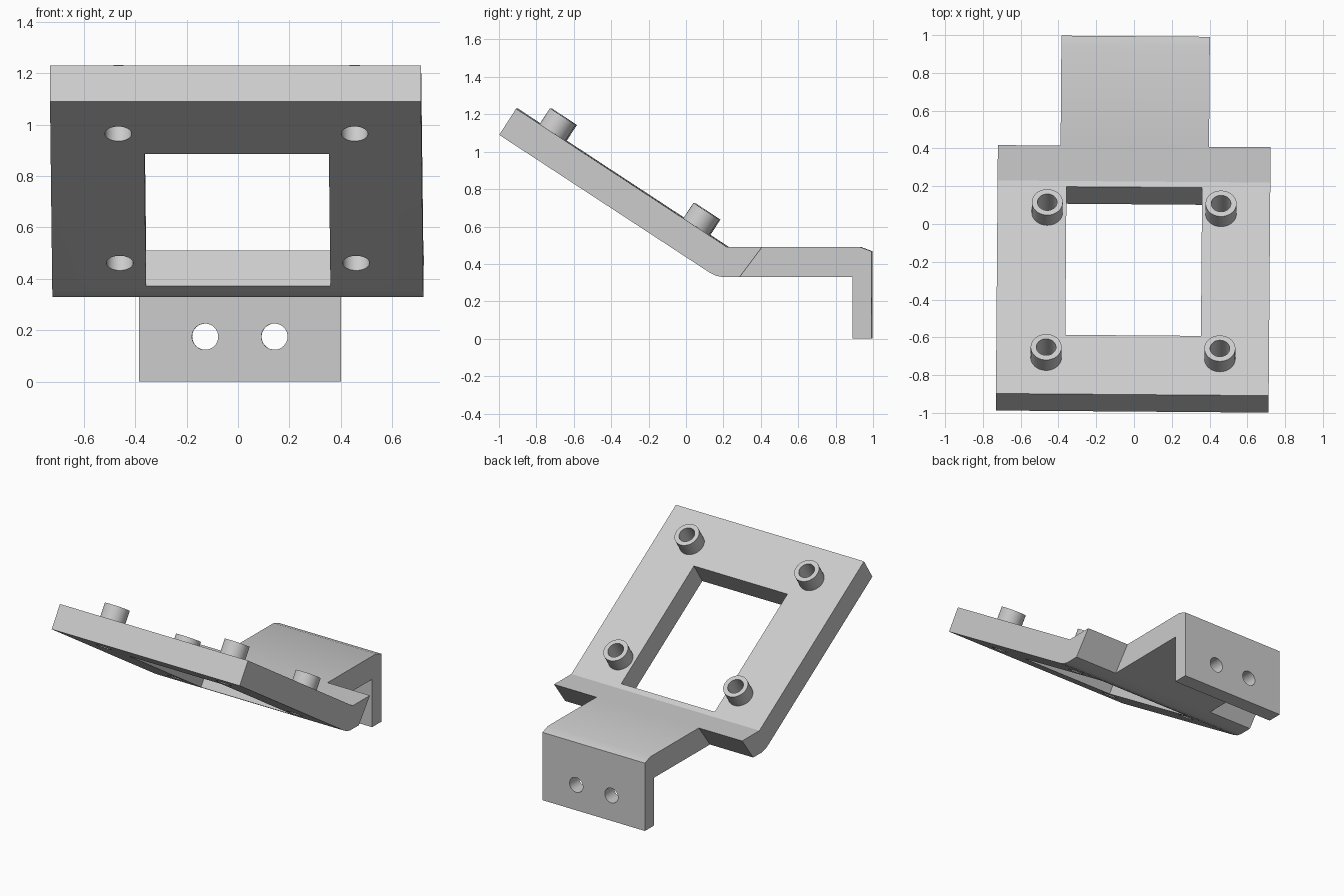
import bpy, bmesh
from math import radians
from mathutils import Matrix, Vector

cube = bpy.data.objects.get("Cube")
if cube:
    bpy.data.objects.remove(cube, do_unlink=True)

GREY = (0.6, 0.6, 0.6, 1)
mat = bpy.data.materials.new("light grey")
mat.use_nodes = True
mat.diffuse_color = GREY
mat.node_tree.nodes["Principled BSDF"].inputs["Base Color"].default_value = GREY

# Directions of the sloped plate: down along it, and out of its upper face
ALONG = Vector((0, 0.837, -0.548))
OUT = Vector((0, 0.548, 0.837))
TILT = OUT.to_track_quat('Z', 'Y').to_matrix().to_4x4()
THICK = 0.167


def make_object(name, bm):
    bmesh.ops.recalc_face_normals(bm, faces=bm.faces)
    mesh = bpy.data.meshes.new(name)
    bm.to_mesh(mesh)
    bm.free()
    mesh.materials.append(mat)
    obj = bpy.data.objects.new(name, mesh)
    bpy.context.collection.objects.link(obj)
    return obj


def prism(name, profile, x, half):
    """Extrude a (y, z) profile across x."""
    bm = bmesh.new()
    face = bm.faces.new([bm.verts.new((x - half, y, z)) for y, z in profile])
    ext = bmesh.ops.extrude_face_region(bm, geom=[face])["geom"]
    bmesh.ops.translate(bm, vec=(2 * half, 0, 0),
                        verts=[v for v in ext if isinstance(v, bmesh.types.BMVert)])
    return make_object(name, bm)


def cylinder(name, centre, rot, radius, depth):
    bm = bmesh.new()
    bmesh.ops.create_cone(bm, cap_ends=True, segments=32, radius1=radius, radius2=radius,
                          depth=depth, matrix=Matrix.Translation(centre) @ rot)
    return make_object(name, bm)


def cut(obj, cutters):
    """Subtract the cutters and bake the result."""
    for c in cutters:
        mod = obj.modifiers.new("cut", 'BOOLEAN')
        mod.operation = 'DIFFERENCE'
        mod.solver = 'EXACT'
        mod.object = c
    graph = bpy.context.evaluated_depsgraph_get()
    mesh = bpy.data.meshes.new_from_object(obj.evaluated_get(graph))
    obj.modifiers.clear()
    obj.data = mesh


# Sloped plate with rounded underside bend and slanted rear edge
plate = prism("sloped_plate", [(-0.993, 1.09), (-0.903, 1.23), (0.225, 0.49), (0.412, 0.49),
                               (0.292, 0.33), (0.2, 0.33), (0.165, 0.337), (0.13, 0.355)],
              -0.002, 0.722)

# Mounting bracket: flat shelf and downturned flange
bracket = prism("rear_bracket", [(0.412, 0.49), (0.935, 0.49), (0.994, 0.468), (0.994, 0),
                                 (0.893, 0), (0.893, 0.33), (0.292, 0.33)], 0.001, 0.393)

# Window through the plate, square to its surface
near, far = Vector((0, -0.59, 1.024)), Vector((0, 0.195, 0.51))
corners = [near + OUT * 0.1, far + OUT * 0.1, far - OUT * 0.3, near - OUT * 0.3]
window = prism("window_cutter", [(p.y, p.z) for p in corners], 0, 0.359)

# Four hollow standoffs, bored through the plate
standoffs, bores = [], []
for side, x in (("right", -0.46), ("left", 0.46)):
    for end, y, z in (("front", -0.655, 1.188), ("rear", 0.112, 0.682)):
        top = Vector((x, y, z))
        post = cylinder(f"{end}_{side}_standoff", top - OUT * 0.06, TILT, 0.082, 0.12)
        bore = cylinder("bore_cutter", top - OUT * 0.15, TILT, 0.052, 0.6)
        cut(post, [bore])
        standoffs.append(post)
        bores.append(bore)
cut(plate, [window] + bores)

# Two screw holes in the flange
screws = [cylinder("screw_cutter", (x, 0.94, 0.175), Matrix.Rotation(radians(90), 4, 'X'),
                   0.051, 0.3) for x in (-0.135, 0.135)]
cut(bracket, screws)

for c in [window] + bores + screws:
    bpy.data.objects.remove(c, do_unlink=True)

# Slight turn of the whole part, then shading
bpy.ops.object.select_all(action='DESELECT')
for obj in [plate, bracket] + standoffs:
    obj.data.transform(Matrix.Rotation(radians(-0.45), 4, 'Z'))
    obj.select_set(True)
bpy.context.view_layer.objects.active = plate
bpy.ops.object.shade_smooth_by_angle(angle=radians(25))
